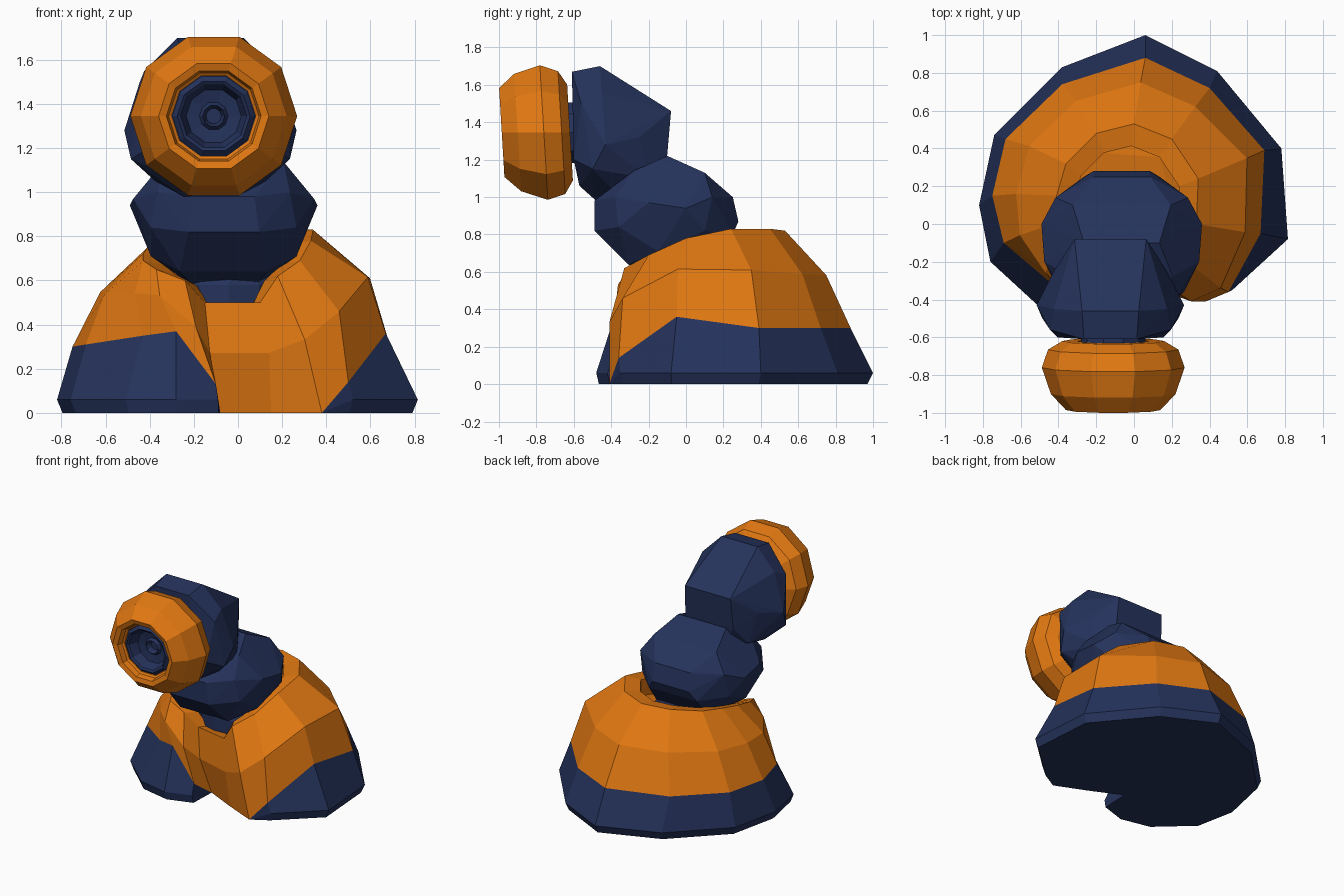
import bpy, bmesh, math
from mathutils import Vector

if "Cube" in bpy.data.objects:
    bpy.data.objects.remove(bpy.data.objects["Cube"])


def material(name, rgb):
    m = bpy.data.materials.new(name)
    m.diffuse_color = (*rgb, 1)
    m.use_nodes = True
    m.node_tree.nodes["Principled BSDF"].inputs["Base Color"].default_value = m.diffuse_color
    return m


ORANGE = material("orange", (0.76, 0.19, 0.006))
NAVY = material("navy", (0.018, 0.032, 0.105))


def finish(name, bm, mat):
    bmesh.ops.remove_doubles(bm, verts=bm.verts, dist=0.0005)
    bmesh.ops.dissolve_degenerate(bm, edges=bm.edges, dist=0.0005)
    bmesh.ops.triangulate(bm, faces=[f for f in bm.faces if len(f.verts) > 4])
    bmesh.ops.recalc_face_normals(bm, faces=bm.faces)
    me = bpy.data.meshes.new(name)
    bm.to_mesh(me)
    bm.free()
    me.materials.append(mat)
    ob = bpy.data.objects.new(name, me)
    bpy.context.collection.objects.link(ob)
    return ob


def loft(name, rings, mat, loop=False):
    """Skin a stack of equal rings, capped at both ends or looped."""
    bm = bmesh.new()
    rows = [[bm.verts.new(p) for p in r] for r in rings]
    n = len(rows[0])
    pairs = list(zip(rows, rows[1:])) + ([(rows[-1], rows[0])] if loop else [])
    for a, b in pairs:
        for i in range(n):
            j = (i + 1) % n
            bm.faces.new((a[i], a[j], b[j], b[i]))
    if not loop:
        bm.faces.new(rows[0][::-1])
        bm.faces.new(rows[-1])
    return finish(name, bm, mat)


def mirrored_hull(name, cx, points, mat):
    """Faceted solid wrapped round points given as (half width, y, z)."""
    bm = bmesh.new()
    for hw, y, z in points:
        for s in (-1, 1):
            bm.verts.new((cx + s * hw, y, z))
    res = bmesh.ops.convex_hull(bm, input=bm.verts)
    junk = {g for g in res["geom_interior"] + res["geom_unused"]
            if isinstance(g, bmesh.types.BMVert)}
    bmesh.ops.delete(bm, geom=list(junk), context="VERTS")
    return finish(name, bm, mat)


def turned(profile, sides=10, cx=-0.11, cz=1.345, tilt=0.06):
    """Rings round the y axis, from (radius, y), top leaning forward."""
    rings = []
    for r, y in profile:
        ring = []
        for i in range(sides):
            a = math.tau * i / sides
            dz = r * math.sin(a)
            ring.append((cx + r * math.cos(a), y - tilt * dz, cz + dz))
        rings.append(ring)
    return rings


# Base footprint, colour split line and shell rim, counter-clockwise from front right
foot = [(.38, -.41), (.52, -.35), (.815, -.08), (.78, .40), (.44, .81),
        (.06, 1.0), (-.38, .83), (-.74, .47), (-.82, .10), (-.76, -.20),
        (-.51, -.43), (-.28, -.48), (-.09, -.42), (-.08, -.20), (.15, -.31)]
split = [(.38, -.41, 0), (.5, -.36, .14), (.67, -.05, .36), (.69, .39, .3),
         (.4, .72, .3), (.06, .88, .3), (-.38, .74, .3), (-.68, .45, .3),
         (-.75, .15, .3), (-.69, -.10, .31), (-.43, -.32, .35),
         (-.28, -.38, .37), (-.1, -.38, .13), (-.08, -.20, 0), (.15, -.31, 0)]
rim = [(.18, -.33, .62), (.28, -.2, .69), (.33, 0, .78), (.34, .24, .83),
       (.2, .45, .83), (0, .53, .82), (-.2, .48, .81), (-.36, .32, .78),
       (-.41, .15, .75), (-.43, 0, .72), (-.43, -.15, .69), (-.37, -.28, .65),
       (-.24, -.30, .60), (-.15, -.26, .50), (.10, -.31, .50)]

# Navy skirt with a notch between the two front feet
sole, edge = [], []
for (x, y), s in zip(foot, split):
    k = 0.97 if s[2] else 1
    sole.append((x * k, y * k, 0))
    edge.append((x, y, min(0.06, s[2])))
loft("base_skirt", [sole, edge, split], NAVY)

# Orange shell: bulged flank, rolled rim and an inner wall
hub = Vector((-0.05, 0.08, 0))
flank, lip, well = [], [], []
for s, r in zip(split, rim):
    s, r = Vector(s), Vector(r)
    out = (r - hub).to_2d().normalized()
    bulge = 0.09 if s.x > 0.45 else 0.045
    flank.append((s + r) / 2 + Vector((out.x, out.y, 0.5)) * bulge)
    inner = hub + (r - hub) * 0.74
    lip.append((inner.x, inner.y, r.z - 0.02))
    well.append((inner.x, inner.y, r.z - 0.14))
loft("base_shell", [split, flank, rim, lip, well], ORANGE)

# Navy socket inside the shell opening
socket = []
for r, z in ((.27, .30), (.27, .58), (.2, .68)):
    socket.append([(-.04 + r * math.cos(math.tau * i / 12),
                    .05 + r * math.sin(math.tau * i / 12), z) for i in range(12)])
loft("neck_socket", socket, NAVY)

# Lower body block
mirrored_hull("lower_body", -0.065, [
    (.425, 0, .94), (.41, -.2, .97), (.14, -.49, .98), (.16, -.49, .82),
    (.33, -.36, .84), (.3, -.38, 1.0), (.2, -.1, 1.22), (.26, .1, 1.13),
    (.15, .25, 1.0), (.15, .28, .87), (.35, .14, 1.0), (.36, .1, .82),
    (.2, .25, .8), (.2, -.31, .64), (.33, -.15, .71), (.13, -.1, .57),
    (.2, .15, .66), (.27, -.28, 1.14)], NAVY)

# Upper body block behind the ring
mirrored_hull("head_block", -0.125, [
    (.39, -.43, 1.28), (.36, -.5, 1.15), (.32, -.56, 1.5), (.15, -.46, 1.70),
    (.14, -.61, 1.67), (.3, -.45, 1.55), (.28, -.6, 1.2), (.15, -.57, 1.06),
    (.12, -.48, .98), (.25, -.4, 1.05), (.19, -.08, 1.46), (.2, -.1, 1.23),
    (.3, -.25, 1.32), (.26, -.2, 1.1), (.12, -.12, 1.1)], NAVY)

# Short joint between head and ring
loft("ring_joint", turned([(.17, -.55), (.17, -.70)]), NAVY)

# Orange ring with a stepped mouth
loft("front_ring", turned([
    (.19, -.70), (.19, -.925), (.205, -.935), (.215, -.975), (.25, -.985),
    (.33, -.90), (.378, -.76), (.345, -.665), (.27, -.62), (.19, -.62)]),
    ORANGE, loop=True)

# Navy cup recessed in the ring, with a small centre hole
loft("ring_cup", turned([
    (.188, -.68), (.188, -.92), (.165, -.94), (.15, -.93), (.125, -.86),
    (.065, -.85), (.05, -.87), (.035, -.83)]), NAVY)
